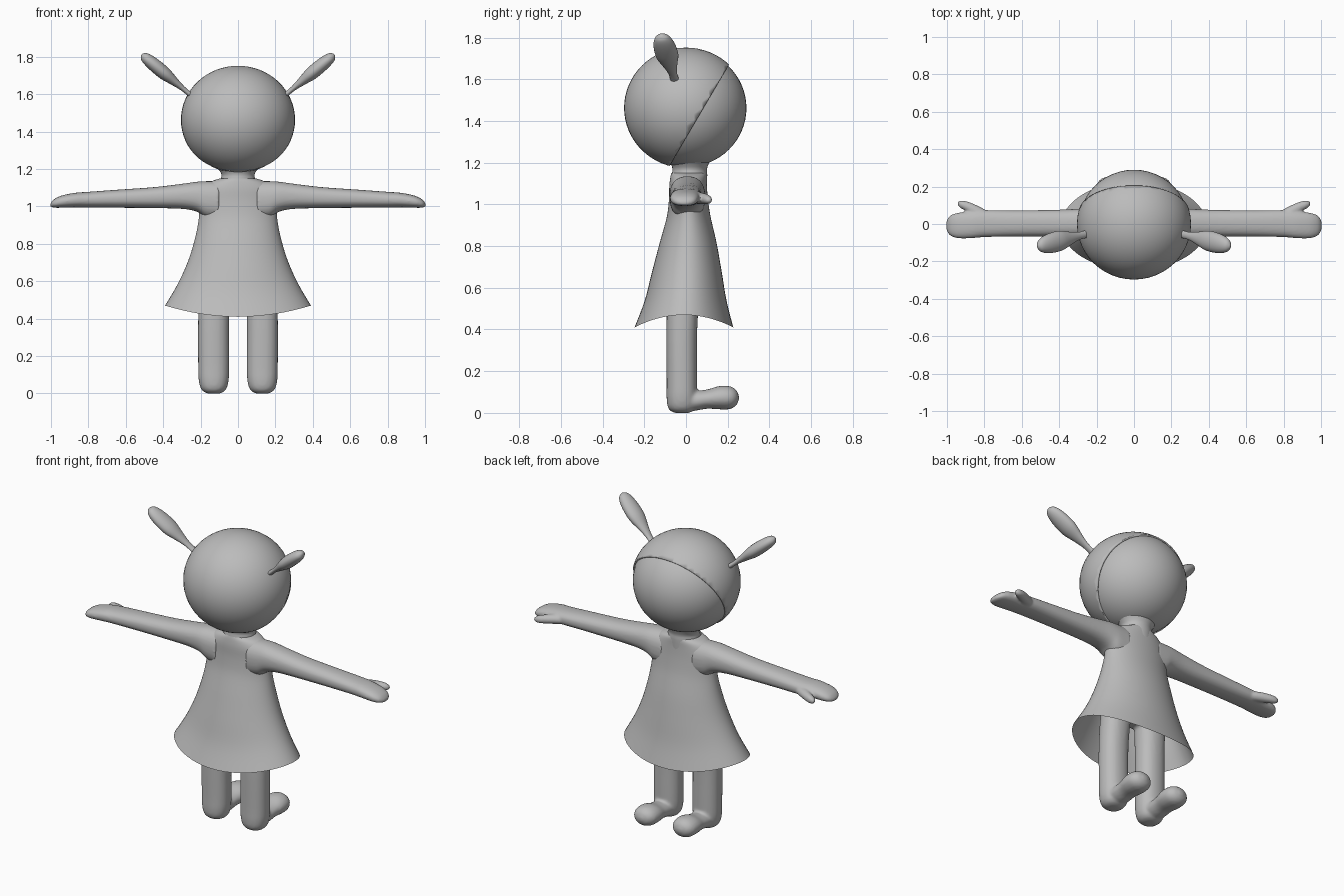
import bpy, bmesh, math
from mathutils import Vector, Matrix

if "Cube" in bpy.data.objects:
    bpy.data.objects.remove(bpy.data.objects["Cube"])

grey = bpy.data.materials.new("plain grey")
grey.use_nodes = True
grey.diffuse_color = (0.5, 0.5, 0.5, 1)
grey.node_tree.nodes["Principled BSDF"].inputs["Base Color"].default_value = (0.5, 0.5, 0.5, 1)

X, Y, Z = Vector((1, 0, 0)), Vector((0, 1, 0)), Vector((0, 0, 1))


def finish(bm, name):
    bmesh.ops.recalc_face_normals(bm, faces=bm.faces)
    mesh = bpy.data.meshes.new(name)
    bm.to_mesh(mesh)
    bm.free()
    mesh.materials.append(grey)
    mesh.shade_smooth()
    obj = bpy.data.objects.new(name, mesh)
    bpy.context.collection.objects.link(obj)
    return obj


def spline(rows, steps):
    """Catmull-Rom interpolation of rows of numbers."""
    out = []
    for i in range(len(rows) - 1):
        a, b = rows[max(i - 1, 0)], rows[i]
        c, d = rows[i + 1], rows[min(i + 2, len(rows) - 1)]
        for k in range(steps):
            t = k / steps
            out.append([q + t * (r - p + t * (2 * p - 5 * q + 4 * r - s + t * (3 * q - p - 3 * r + s))) / 2
                        for p, q, r, s in zip(a, b, c, d)])
    return out + [list(rows[-1])]


def loft(name, rows, u, v, side=1, caps=True, steps=4, count=32, power=1.0, shape=None):
    """Skin ellipses given as rows of centre x, y, z and two half widths along u and v."""
    bm = bmesh.new()
    rings = []
    for x, y, z, a, b in spline(rows, steps):
        ring = []
        for k in range(count):
            t = 2 * math.pi * k / count
            c, s = math.cos(t), math.sin(t)
            c, s = math.copysign(abs(c) ** power, c), math.copysign(abs(s) ** power, s)
            p = Vector((x, y, z)) + u * (a * c) + v * (b * s)
            p = shape(p, s) if shape else p
            ring.append(bm.verts.new((p.x * side, p.y, p.z)))
        rings.append(ring)
    for r0, r1 in zip(rings, rings[1:]):
        for k in range(count):
            n = (k + 1) % count
            bm.faces.new((r0[k], r0[n], r1[n], r1[k]))
    if caps:
        bm.faces.new(rings[0])
        bm.faces.new(rings[-1])
    return finish(bm, name)


def fuse(name, parts, voxel=0.01, smooth=5):
    """Melt overlapping parts into one soft skin."""
    with bpy.context.temp_override(active_object=parts[0], object=parts[0],
                                   selected_objects=parts, selected_editable_objects=parts):
        bpy.ops.object.join()
    obj = parts[0]
    obj.name = name
    mod = obj.modifiers.new("Skin", "REMESH")
    mod.mode, mod.voxel_size, mod.use_smooth_shade = "VOXEL", voxel, True
    mod = obj.modifiers.new("Soften", "SMOOTH")
    mod.factor, mod.iterations = 0.5, smooth


def ball(name, centre, radii):
    bm = bmesh.new()
    bmesh.ops.create_uvsphere(bm, u_segments=48, v_segments=32, radius=1)
    bmesh.ops.transform(bm, verts=bm.verts, matrix=Matrix.Translation(centre) @ Matrix.Diagonal((*radii, 1)))
    return bm, name


# Head, and a hair cap cut along a slanted hairline
bm, name = ball("head", (0, 0, 1.462), (0.295, 0.29, 0.283))
finish(bm, name)
bm, name = ball("hair_cap", (0, 0, 1.463), (0.305, 0.297, 0.289))
bmesh.ops.bisect_plane(bm, geom=bm.verts[:] + bm.edges[:] + bm.faces[:],
                       plane_co=(0, 0.2, 1.66), plane_no=(0, 0.46, -0.27), clear_outer=True)
hair = finish(bm, name)
mod = hair.modifiers.new("Thickness", "SOLIDIFY")
mod.thickness = 0.012

# Neck
loft("neck", [(0, 0.015, 1.06, 0.1, 0.085), (0, 0.017, 1.14, 0.092, 0.085),
              (0, 0.018, 1.18, 0.092, 0.085), (0, 0.015, 1.25, 0.15, 0.12)], X, Y)


# Dress: open flared shell with the hem dipping at front and back
def dip_hem(p, s):
    low = max(0, (0.9 - p.z) / 0.43)
    return p - Z * (0.06 * s * s * low)


loft("dress", [(0, -0.01, 0.47, 0.39, 0.237), (0, -0.002, 0.58, 0.325, 0.197), (0, 0.004, 0.7, 0.27, 0.168),
               (0, 0.01, 0.82, 0.232, 0.138), (0, 0.013, 0.93, 0.21, 0.107), (0, 0.012, 1.02, 0.205, 0.094),
               (0, 0.01, 1.09, 0.19, 0.09), (0, 0.012, 1.13, 0.15, 0.087), (0, 0.014, 1.15, 0.095, 0.084)],
     X, Y, caps=False, count=64, shape=dip_hem)

for side, word in ((1, "left"), (-1, "right")):
    # Arm with mitten hand and thumb
    arm = loft("arm", [(0.1, 0.008, 1.03, 0.085, 0.105), (0.17, 0.007, 1.037, 0.085, 0.098),
                       (0.22, 0.006, 1.052, 0.082, 0.08), (0.3, 0.005, 1.054, 0.076, 0.067),
                       (0.45, 0.004, 1.047, 0.071, 0.056), (0.65, 0.003, 1.041, 0.07, 0.048),
                       (0.8, 0.002, 1.036, 0.072, 0.042), (0.87, -0.004, 1.034, 0.072, 0.039),
                       (0.94, -0.008, 1.026, 0.068, 0.033), (0.98, -0.008, 1.017, 0.055, 0.024),
                       (0.998, -0.008, 1.01, 0.034, 0.013), (1.004, -0.008, 1.007, 0.01, 0.004)],
               Y, Z, side, power=0.85)
    thumb = loft("thumb", [(0.78, 0.035, 1.03, 0.03, 0.025), (0.84, 0.065, 1.03, 0.032, 0.028),
                           (0.89, 0.093, 1.026, 0.026, 0.025), (0.925, 0.107, 1.022, 0.02, 0.02),
                           (0.943, 0.114, 1.02, 0.008, 0.008)],
                 Vector((-0.35, 0.93, 0)), Z, side, count=16)
    fuse(word + "_arm", [arm, thumb], voxel=0.007, smooth=4)

    # Leg with rounded heel, foot and toe, plus half of the hips
    leg = loft("leg", [(0.13, -0.02, -0.001, 0.02, 0.02), (0.13, -0.02, 0.004, 0.045, 0.045),
                       (0.13, -0.02, 0.025, 0.068, 0.066), (0.13, -0.02, 0.07, 0.08, 0.073),
                       (0.13, -0.02, 0.15, 0.083, 0.073), (0.13, -0.02, 0.4, 0.083, 0.074),
                       (0.12, -0.01, 0.6, 0.085, 0.078), (0.1, 0, 0.75, 0.085, 0.08)], X, Y, side, power=0.9)
    foot = loft("foot", [(0.13, -0.04, 0.055, 0.06, 0.045), (0.13, 0.04, 0.058, 0.064, 0.048),
                         (0.13, 0.1, 0.066, 0.066, 0.046), (0.13, 0.16, 0.073, 0.075, 0.056),
                         (0.13, 0.21, 0.073, 0.07, 0.055), (0.13, 0.24, 0.073, 0.048, 0.038),
                         (0.13, 0.254, 0.073, 0.012, 0.01)], X, Z, side)
    hip = loft("hip", [(0, 0, 0.58, 0.12, 0.06), (0, 0, 0.65, 0.18, 0.09), (0, 0, 0.8, 0.17, 0.09)], X, Y, side)
    fuse(word + "_leg", [leg, foot, hip], voxel=0.009, smooth=4)

    # Pigtail: thin tie swelling into a flattened lock
    root, tip = Vector((0.24, -0.05, 1.585)), Vector((0.515, -0.12, 1.812))
    along = (tip - root).normalized()
    flat = (Y - along * Y.dot(along)).normalized()
    profile = [(0, 0.022, 0.014), (0.15, 0.02, 0.013), (0.25, 0.024, 0.016), (0.38, 0.036, 0.024),
               (0.55, 0.053, 0.035), (0.72, 0.054, 0.036), (0.86, 0.046, 0.032), (0.95, 0.032, 0.024),
               (0.99, 0.014, 0.011), (1, 0.004, 0.003)]
    loft(word + "_pigtail", [(*root.lerp(tip, t), a, b) for t, a, b in profile],
         flat, along.cross(flat), side, count=24)
